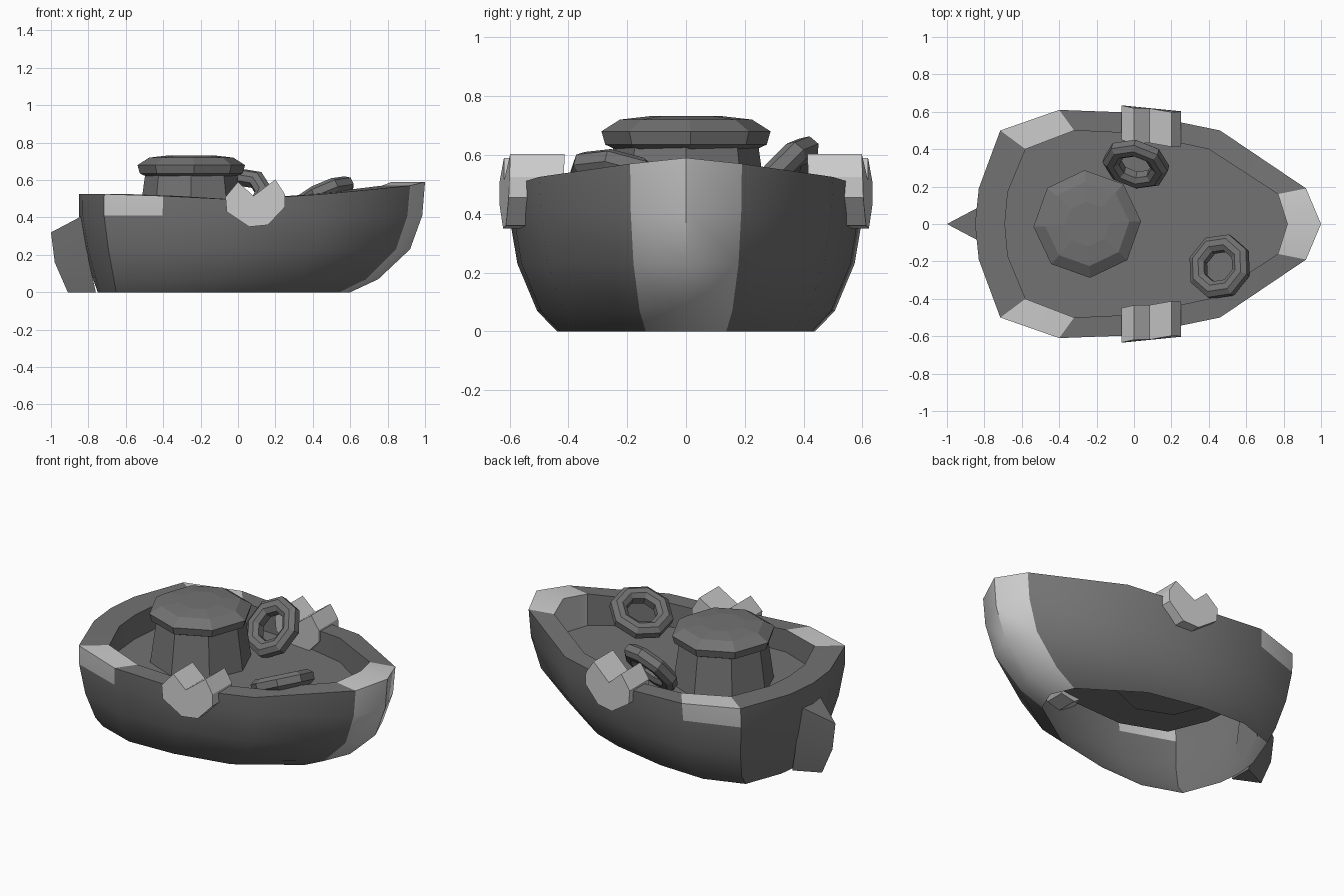
import bpy, bmesh, math
from mathutils import Vector

if "Cube" in bpy.data.objects:
    bpy.data.objects.remove(bpy.data.objects["Cube"])


def material(name, v):
    m = bpy.data.materials.new(name)
    m.diffuse_color = (v, v, v, 1)
    m.use_nodes = True
    m.node_tree.nodes["Principled BSDF"].inputs["Base Color"].default_value = m.diffuse_color
    return m


DARK, LIGHT = material("dark_grey", 0.17), material("light_grey", 0.6)


def finish(name, bm, mats, smooth=None):
    bmesh.ops.recalc_face_normals(bm, faces=bm.faces)
    me = bpy.data.meshes.new(name)
    bm.to_mesh(me)
    bm.free()
    for m in mats:
        me.materials.append(m)
    ob = bpy.data.objects.new(name, me)
    bpy.context.collection.objects.link(ob)
    if smooth:
        bpy.ops.object.select_all(action='DESELECT')
        ob.select_set(True)
        bpy.context.view_layer.objects.active = ob
        bpy.ops.object.shade_smooth_by_angle(angle=math.radians(smooth))
    return ob


def loft(bm, rings, closed=False):
    """Bridge equal-length rings of points; returns vertex rings and faces by row."""
    vr = [[bm.verts.new(p) for p in r] for r in rings]
    n = len(vr[0])
    pairs = list(zip(vr, vr[1:])) + ([(vr[-1], vr[0])] if closed else [])
    rows = [[bm.faces.new((a[i], a[(i + 1) % n], b[(i + 1) % n], b[i])) for i in range(n)]
            for a, b in pairs]
    return vr, rows


def lathe(name, profile, sides, loc, closed=False, turn=0, axis=(0, 0, 1), mat=DARK):
    bm = bmesh.new()
    rings = [[(r * math.cos(turn + math.tau * i / sides), r * math.sin(turn + math.tau * i / sides), z)
              for i in range(sides)] for r, z in profile]
    vr, _ = loft(bm, rings, closed)
    if not closed:
        bm.faces.new(vr[0])
        bm.faces.new(vr[-1])
    ob = finish(name, bm, [mat])
    ob.location = loc
    ob.rotation_euler = Vector(axis).to_track_quat('Z', 'Y').to_euler()
    return ob


def both_sides(half):
    return half + [(x, -y, z) for x, y, z in half[-2:0:-1]]


# hull: open-bottomed shell, rail, bulwark and deck
outer = [(-.85, 0, .525), (-.83, .19, .525), (-.715, .5, .525), (-.4, .61, .515),
         (0, .595, .495), (.46, .5, .525), (.92, .19, .57), (1, 0, .59)]
inner_xy = [(-.69, 0), (-.675, .17), (-.58, .4), (-.32, .5), (0, .485), (.4, .4), (.77, .16), (.82, 0)]
inner = [(x, y, o[2]) for (x, y), o in zip(inner_xy, outer)]
deck = [(x, y, .38) for x, y in inner_xy]
# level: height, stern x, bow x, width factor
levels = [(0, -.75, .6, .72), (.07, -.775, .75, .83), (.23, -.82, .92, .94), (.41, -.85, .985, .99)]
rings = [[(s + (x + .85) / 1.85 * (b - s), y * w, z) for x, y, _ in outer] for z, s, b, w in levels]
rings += [outer, inner, deck]
bm = bmesh.new()
vr, rows = loft(bm, [both_sides(r) for r in rings])
bm.faces.new(vr[-1])
for k, row in enumerate(rows):
    for i in (6, 7):                     # bow plate
        row[i].material_index = 1
    if k in (3, 4):                      # stern quarter pads
        for i in (2, 11):
            row[i].material_index = 1
finish("hull", bm, [DARK, LIGHT], 35)

# rudder: wedge behind the stern
bm = bmesh.new()
wedge = [(-.91, -.76, .07, 0, 0), (-.98, -.80, .09, .16, .18), (-1.0, -.83, .09, .32, .41)]
vr, _ = loft(bm, [[(tip, 0, zt), (root, w, zr), (root, -w, zr)] for tip, root, w, zt, zr in wedge])
bm.faces.new(vr[0])
bm.faces.new(vr[-1])
finish("rudder", bm, [DARK], 30)

# stack and its cap
lathe("stack", [(.285, .35), (.245, .64)], 8, (-.25, 0, 0))
lathe("stack_cap", [(.22, .61), (.275, .635), (.288, .68), (.225, .72), (.12, .732)], 8,
      (-.25, 0, 0), turn=math.radians(3))

# notched rope guides on both rails
notched = [(-.06, .43), (-.067, .51), (0, .59), (.083, .515), (.2, .603), (.25, .525),
           (.25, .455), (.16, .36), (.06, .35)]
for side, label in ((1, "left"), (-1, "right")):
    bm = bmesh.new()
    faces = []
    for depth in (0, .185):
        faces.append([(x, side * (.635 - depth - .1 * (x + .07) - .1 * max(0, z - .5)), z) for x, z in notched])
    vr, _ = loft(bm, faces)
    for r in vr:
        bm.faces.new(r)
    finish("rope_guide_" + label, bm, [LIGHT])

# two tyres lying on the deck
section = [(.088, -.022), (.115, -.042), (.15, -.042), (.178, -.02),
           (.178, .02), (.15, .042), (.115, .042), (.088, .022)]
lathe("tyre_leaning", section, 8, (.01, .32, .515), True, 0.2, (-.2, -.75, .63))
lathe("tyre_resting", section, 8, (.458, -.228, .515), True, 0.2, (-.4, .22, .88))
